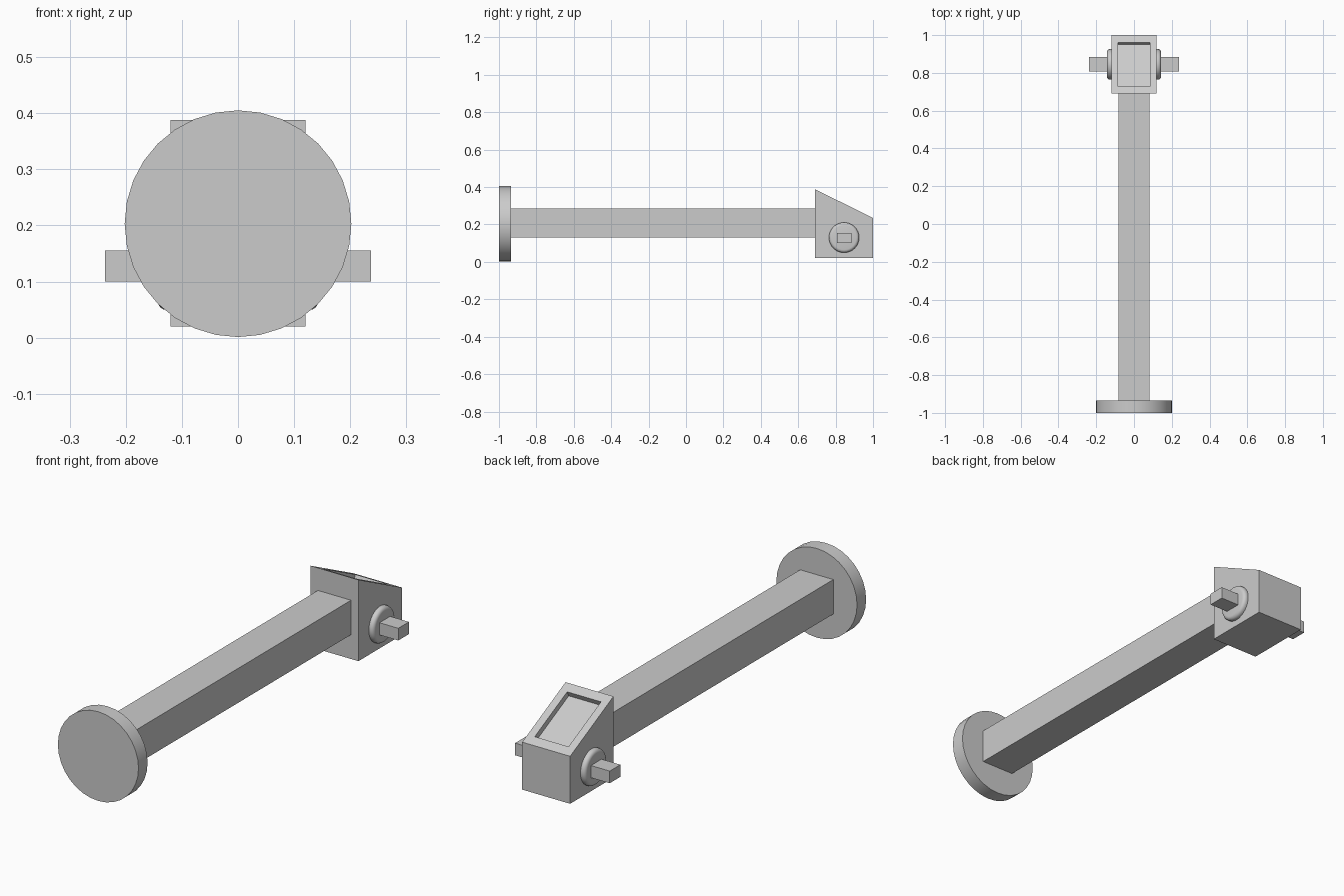
import bpy
import bmesh
import math
from mathutils import Matrix, Vector

cube = bpy.data.objects.get("Cube")
if cube:
    bpy.data.objects.remove(cube, do_unlink=True)

grey = bpy.data.materials.new("plain grey")
grey.use_nodes = True
COLOUR = (0.6, 0.6, 0.6, 1)
grey.diffuse_color = COLOUR
grey.node_tree.nodes["Principled BSDF"].inputs["Base Color"].default_value = COLOUR


def finish(name, bm, smooth=False):
    bmesh.ops.recalc_face_normals(bm, faces=bm.faces)
    mesh = bpy.data.meshes.new(name)
    bm.to_mesh(mesh)
    bm.free()
    mesh.materials.append(grey)
    obj = bpy.data.objects.new(name, mesh)
    bpy.context.collection.objects.link(obj)
    if smooth:
        bpy.ops.object.select_all(action="DESELECT")
        obj.select_set(True)
        bpy.context.view_layer.objects.active = obj
        bpy.ops.object.shade_smooth_by_angle(angle=math.radians(40))
    return obj


def box(name, low, high):
    low, high = Vector(low), Vector(high)
    bm = bmesh.new()
    bmesh.ops.create_cube(bm, size=1)
    bmesh.ops.scale(bm, vec=high - low, verts=bm.verts)
    bmesh.ops.translate(bm, vec=(low + high) / 2, verts=bm.verts)
    return finish(name, bm)


def disc(name, centre, radius, depth, axis, rim=0):
    """Cylinder along an axis, with an optional rounded rim."""
    bm = bmesh.new()
    bmesh.ops.create_cone(bm, cap_ends=True, segments=32,
                          radius1=radius, radius2=radius, depth=depth)
    if rim:
        edges = [e for e in bm.edges if abs(e.verts[0].co.z - e.verts[1].co.z) < 1e-5]
        bmesh.ops.bevel(bm, geom=edges, offset=rim, segments=4,
                        profile=0.5, affect="EDGES")
    turn = Matrix.Rotation(math.pi / 2, 4, axis)
    bmesh.ops.transform(bm, matrix=Matrix.Translation(centre) @ turn, verts=bm.verts)
    return finish(name, bm, smooth=True)


# Round end plate and long beam
disc("end_plate", (0, -0.9675, 0.203), 0.202, 0.065, "X")
box("beam", (-0.083, -0.936, 0.13), (0.083, 0.70, 0.286))

# Wedge head: side profile extruded across x
bm = bmesh.new()
profile = [(0.69, 0.02), (1.0, 0.02), (1.0, 0.235), (0.69, 0.388)]
side = bm.faces.new([bm.verts.new((-0.12, y, z)) for y, z in profile])
wall = bmesh.ops.extrude_face_region(bm, geom=[side])["geom"]
bmesh.ops.translate(bm, vec=(0.24, 0, 0),
                    verts=[v for v in wall if isinstance(v, bmesh.types.BMVert)])
bmesh.ops.recalc_face_normals(bm, faces=bm.faces)

# Sunken panel in the sloping face
slope = next(f for f in bm.faces if f.normal.z > 0.5 and f.normal.y > 0.2)
bmesh.ops.inset_region(bm, faces=[slope], thickness=0.05)
middle = slope.calc_center_median()
normal = slope.normal.copy()
along = Vector((1, 0, 0)).cross(normal)
for v in slope.verts:
    v.co -= along * (v.co - middle).dot(along) * 0.06
floor = bmesh.ops.extrude_face_region(bm, geom=[slope])["geom"]
bmesh.ops.translate(bm, vec=normal * -0.025,
                    verts=[v for v in floor if isinstance(v, bmesh.types.BMVert)])
if slope.is_valid:
    bmesh.ops.delete(bm, geom=[slope], context="FACES_ONLY")
finish("wedge_head", bm)

# Rounded bosses and square pegs on both sides
for name, s in (("left", 1), ("right", -1)):
    disc(name + "_boss", (s * 0.122, 0.845, 0.13), 0.081, 0.042, "Y", rim=0.016)
    xs = sorted((s * 0.11, s * 0.237))
    box(name + "_peg", (xs[0], 0.808, 0.10), (xs[1], 0.884, 0.155))
